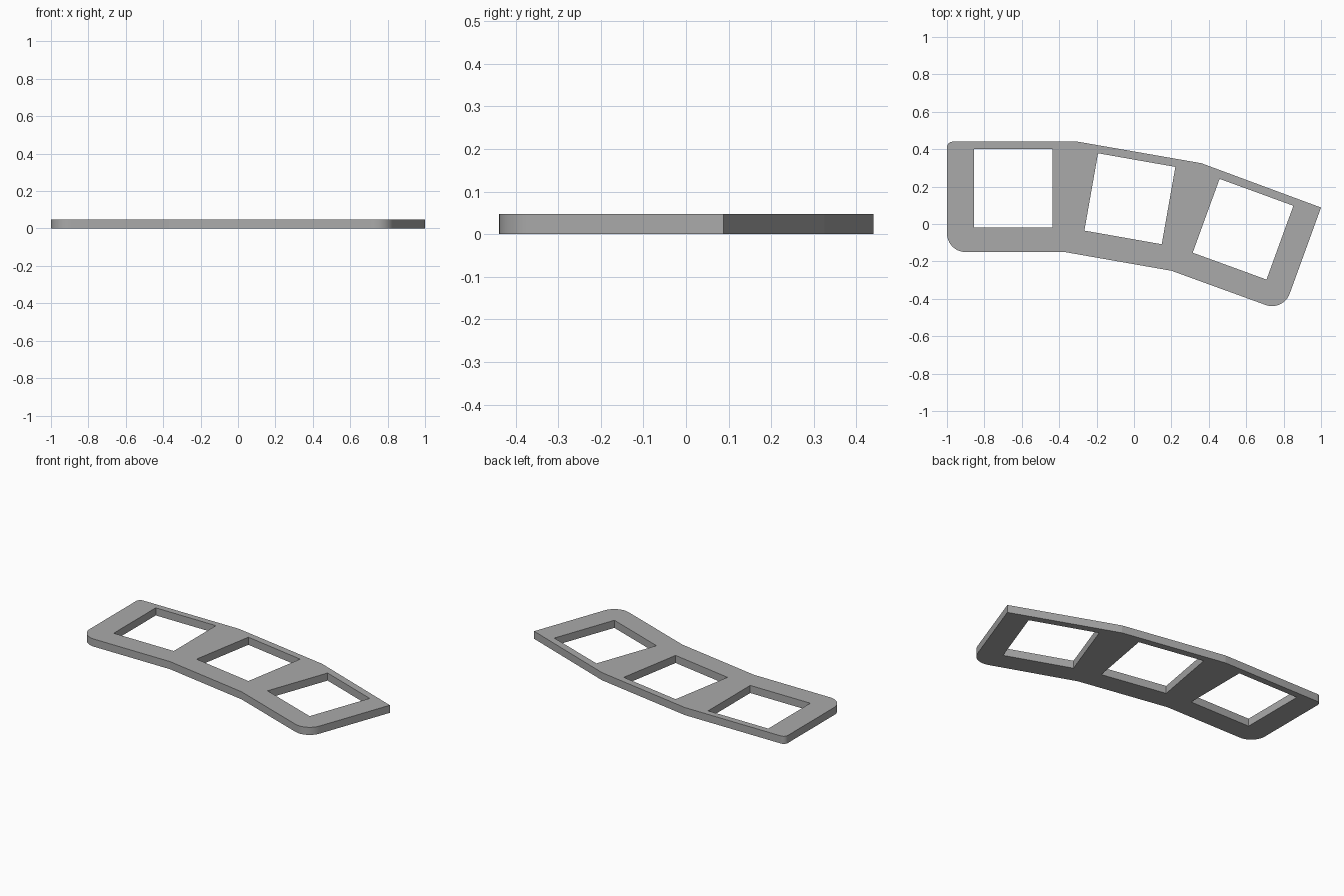
import bpy, bmesh, math
from mathutils import Vector

cube = bpy.data.objects.get("Cube")
if cube:
    bpy.data.objects.remove(cube, do_unlink=True)

THICKNESS = 0.048
HOLE = 0.42

grey = bpy.data.materials.new("plain grey")
grey.use_nodes = True
colour = (0.4, 0.4, 0.4, 1)
grey.diffuse_color = colour
grey.node_tree.nodes["Principled BSDF"].inputs["Base Color"].default_value = colour


def rounded(corners, steps=12):
    """Outline from (x, y, radius) corners, with arcs where radius is set."""
    points = []
    for i, (x, y, r) in enumerate(corners):
        p = Vector((x, y))
        if not r:
            points.append(p)
            continue
        a = (Vector(corners[i - 1][:2]) - p).normalized()
        b = (Vector(corners[(i + 1) % len(corners)][:2]) - p).normalized()
        half = a.angle(b) / 2
        centre = p + (a + b).normalized() * r / math.sin(half)
        start = p + a * r / math.tan(half) - centre
        end = p + b * r / math.tan(half) - centre
        sweep = start.angle(end)
        for k in range(steps + 1):
            t = k / steps
            points.append(centre + (start * math.sin((1 - t) * sweep)
                                    + end * math.sin(t * sweep)) / math.sin(sweep))
    return points


def square(x, y, degrees):
    """Square opening turned about its centre."""
    h, angle = HOLE / 2, math.radians(degrees)
    c, s = math.cos(angle), math.sin(angle)
    return [Vector((x + u * c - v * s, y + u * s + v * c))
            for u, v in ((-h, -h), (h, -h), (h, h), (-h, h))]


# Bent plate outline and three openings following the bend
outline = rounded([(-1, 0.44, 0.03), (-1, -0.15, 0.1), (-0.37, -0.15, 0),
                   (0.2, -0.25, 0), (0.798, -0.467, 0.1), (1, 0.088, 0),
                   (0.36, 0.325, 0), (-0.3, 0.44, 0)])
openings = [square(-0.645, 0.19, 0), square(-0.022, 0.135, -10),
            square(0.583, -0.028, -20)]

curve = bpy.data.curves.new("switch_plate", "CURVE")
curve.dimensions = "2D"
curve.fill_mode = "BOTH"
curve.extrude = THICKNESS / 2
for loop in [outline] + openings:
    spline = curve.splines.new("POLY")
    spline.points.add(len(loop) - 1)
    for point, p in zip(spline.points, loop):
        point.co = (p.x, p.y, 0, 1)
    spline.use_cyclic_u = True

plate = bpy.data.objects.new("switch_plate", curve)
bpy.context.collection.objects.link(plate)
bpy.ops.object.select_all(action="DESELECT")
plate.select_set(True)
bpy.context.view_layer.objects.active = plate
bpy.ops.object.convert(target="MESH")
plate = bpy.context.object

# Weld the walls to the faces and stand the plate on the ground
bm = bmesh.new()
bm.from_mesh(plate.data)
bmesh.ops.remove_doubles(bm, verts=bm.verts, dist=0.0005)
bmesh.ops.translate(bm, verts=bm.verts, vec=(0, 0, THICKNESS / 2))
bmesh.ops.recalc_face_normals(bm, faces=bm.faces)
bm.to_mesh(plate.data)
bm.free()
plate.data.materials.clear()
plate.data.materials.append(grey)
bpy.ops.object.shade_smooth_by_angle(angle=math.radians(9))
